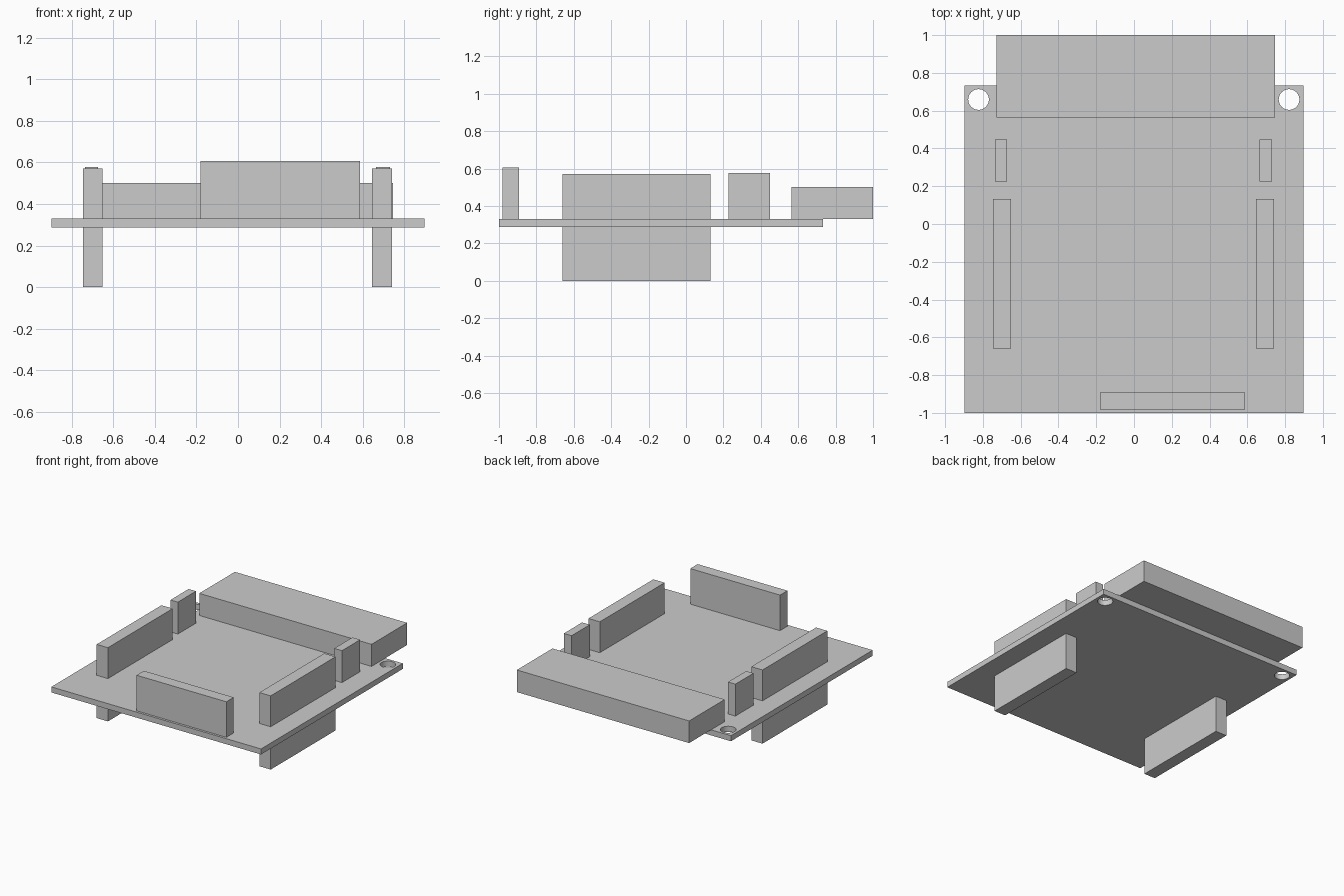
import bpy

if "Cube" in bpy.data.objects:
    bpy.data.objects.remove(bpy.data.objects["Cube"])


def box(name, x, y, z):
    """Box object spanning the given (min, max) ranges."""
    sx, sy, sz = (r[1] - r[0] for r in (x, y, z))
    bpy.ops.mesh.primitive_cube_add(
        size=1, location=[(r[0] + r[1]) / 2 for r in (x, y, z)])
    obj = bpy.context.object
    obj.name = name
    obj.scale = (sx, sy, sz)
    bpy.ops.object.transform_apply(location=False, rotation=False, scale=True)
    return obj


BOARD_BOTTOM, BOARD_TOP = 0.288, 0.331

# Circuit board
board = box("circuit_board", (-0.897, 0.897), (-1.0, 0.732),
            (BOARD_BOTTOM, BOARD_TOP))

# Two round mounting holes in the back corners
for side, x in (("left", -0.823), ("right", 0.821)):
    bpy.ops.mesh.primitive_cylinder_add(
        vertices=24, radius=0.055, depth=0.2, location=(x, 0.659, 0.31))
    cutter = bpy.context.object
    cutter.name = side + "_hole_cutter"
    cut = board.modifiers.new(side + "_hole", 'BOOLEAN')
    cut.object = cutter
    cut.operation = 'DIFFERENCE'
    cut.solver = 'EXACT'
    bpy.context.view_layer.objects.active = board
    bpy.ops.object.modifier_apply(modifier=cut.name)
    bpy.data.objects.remove(cutter)

# Smooth hole walls, crisp board edges
bpy.ops.object.select_all(action='DESELECT')
board.select_set(True)
bpy.context.view_layer.objects.active = board
bpy.ops.object.shade_smooth_by_angle()

# Long pin headers through the board and short headers on top, on each side
for side, long_x, short_x in (("left", (-0.747, -0.651), (-0.736, -0.673)),
                              ("right", (0.645, 0.742), (0.665, 0.731))):
    box(side + "_long_header", long_x, (-0.66, 0.132), (0, 0.57))
    box(side + "_short_header", short_x, (0.226, 0.448), (BOARD_TOP, 0.578))

# Upright connector along the front edge
box("front_connector", (-0.18, 0.588), (-0.982, -0.892), (BOARD_TOP, 0.606))

# Wide connector overhanging the back edge
box("rear_connector", (-0.727, 0.747), (0.565, 1.0), (BOARD_TOP, 0.502))
